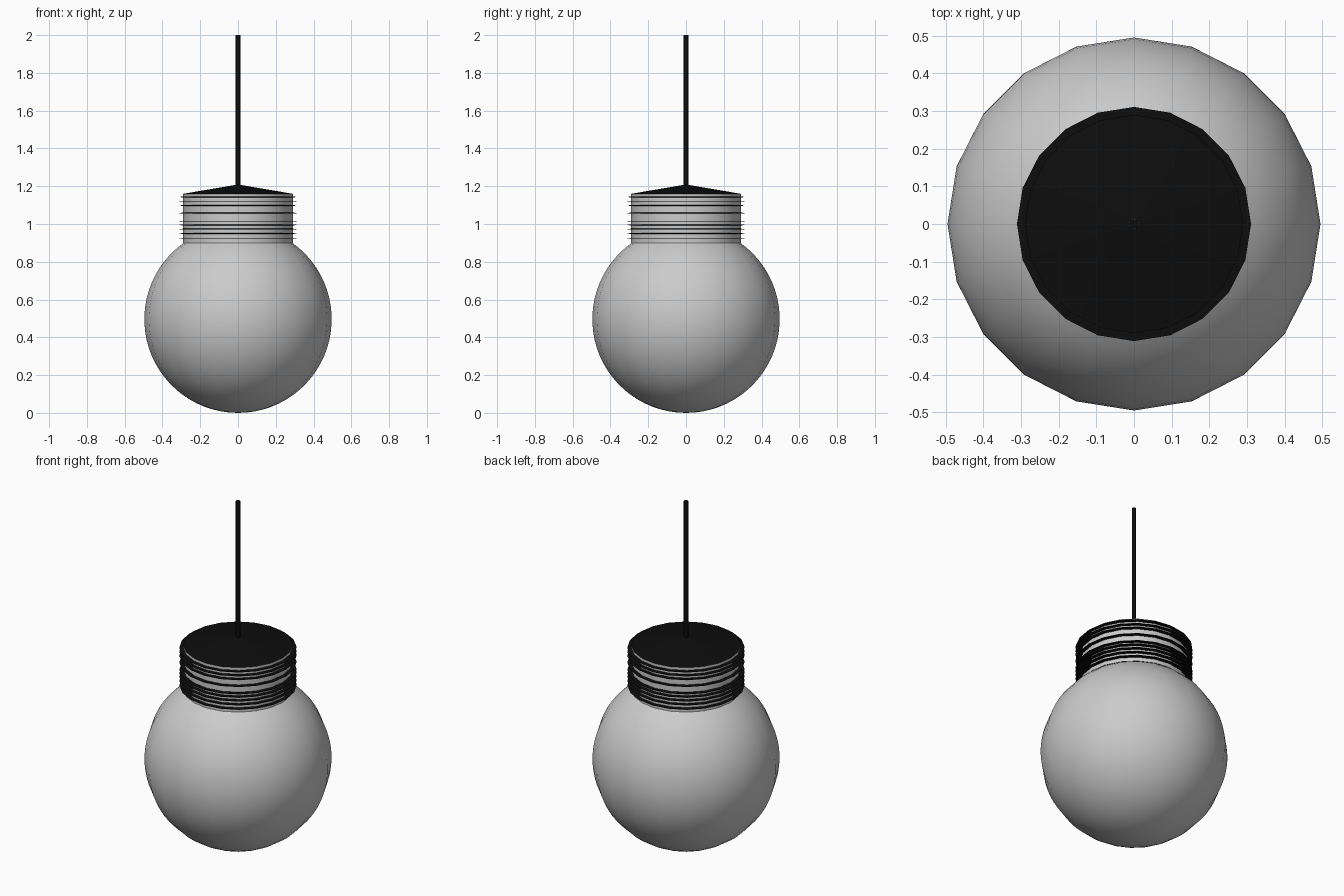
import bpy, bmesh, math

if "Cube" in bpy.data.objects:
    bpy.data.objects.remove(bpy.data.objects["Cube"])

SIDES = 20

def material(name, v):
    m = bpy.data.materials.new(name)
    m.diffuse_color = (v, v, v, 1)
    m.use_nodes = True
    m.node_tree.nodes["Principled BSDF"].inputs["Base Color"].default_value = m.diffuse_color
    return m

black = material("black", 0.004)

def lathe(name, profile, sides=SIDES, mat=None):
    """Revolve (radius, z) points around z."""
    bm = bmesh.new()
    verts = [bm.verts.new((r, 0, z)) for r, z in profile]
    edges = [bm.edges.new(p) for p in zip(verts, verts[1:])]
    bmesh.ops.spin(bm, geom=verts + edges, cent=(0, 0, 0), axis=(0, 0, 1),
                   angle=2 * math.pi, steps=sides, use_duplicate=False)
    bmesh.ops.remove_doubles(bm, verts=bm.verts, dist=1e-5)
    bmesh.ops.recalc_face_normals(bm, faces=bm.faces)
    me = bpy.data.meshes.new(name)
    bm.to_mesh(me)
    bm.free()
    ob = bpy.data.objects.new(name, me)
    bpy.context.collection.objects.link(ob)
    if mat:
        me.materials.append(mat)
    bpy.context.view_layer.objects.active = ob
    bpy.ops.object.select_all(action='DESELECT')
    ob.select_set(True)
    bpy.ops.object.shade_smooth_by_angle(angle=math.radians(35))
    return ob

# Globe, open at the neck
R, N = 0.496, 28
end = math.pi - math.asin(0.288 / R)
lathe("globe", [(R * math.sin(end * i / N), R - R * math.cos(end * i / N))
                for i in range(N + 1)])

# Socket collar
lathe("collar", [(0.29, 0.9), (0.29, 1.16)])

# Thin dark threads around the collar
for i, z in enumerate((0.925, 0.95, 0.973, 0.995, 1.015, 1.058, 1.098, 1.12, 1.143)):
    lathe(f"thread_{i}", [(0.29, z - 0.002), (0.311, z - 0.001),
                          (0.311, z + 0.001), (0.29, z + 0.002)], mat=black)

# Shallow conical cap
lathe("cap", [(0.29, 1.16), (0.012, 1.207)], mat=black)

# Hanging cord
lathe("cord", [(0, 1.2), (0.012, 1.2), (0.012, 2.0), (0, 2.0)], sides=12, mat=black)
